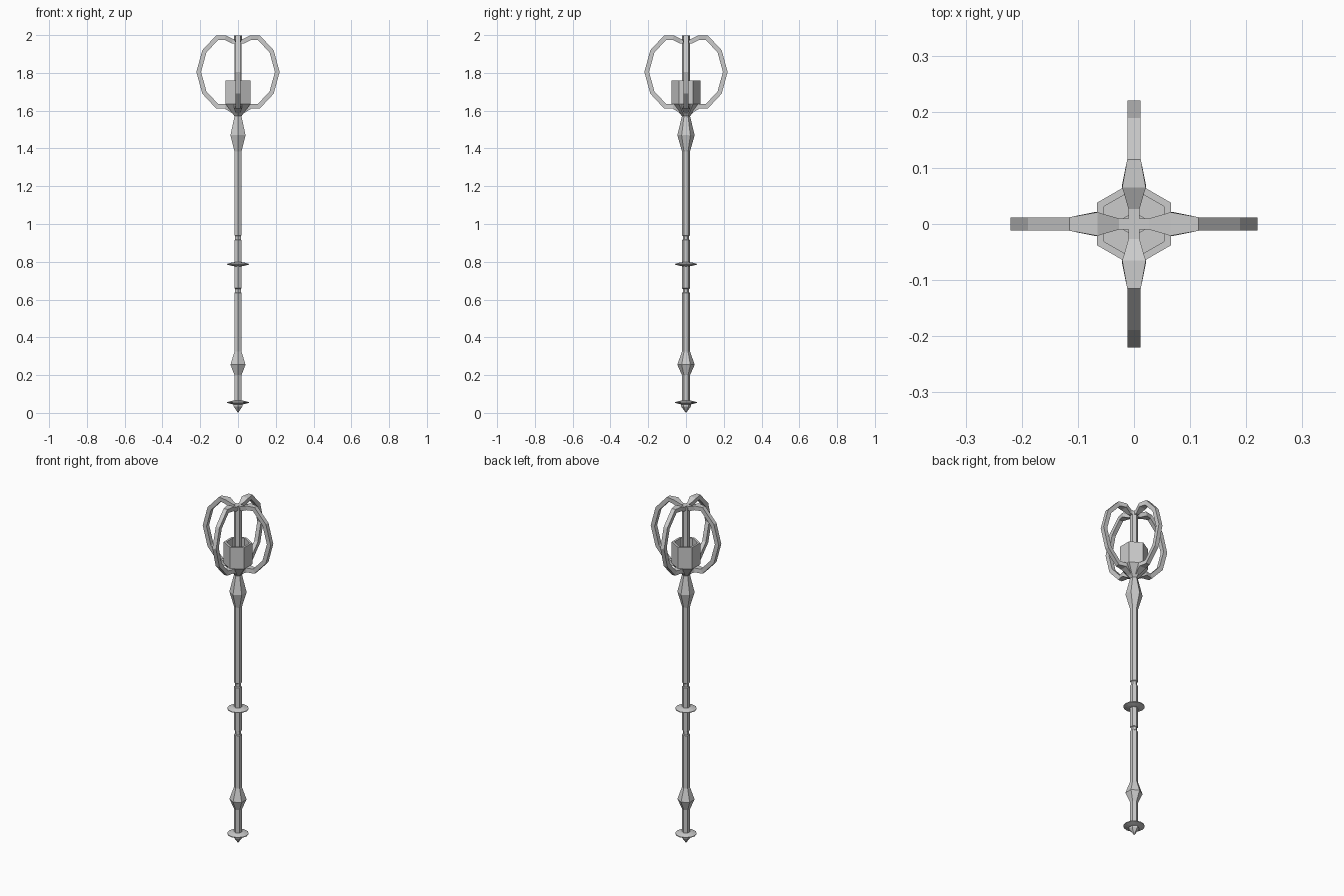
import bpy, bmesh
from math import cos, sin, pi
from mathutils import Vector

if "Cube" in bpy.data.objects:
    bpy.data.objects.remove(bpy.data.objects["Cube"])


def finish(name, bm):
    bmesh.ops.recalc_face_normals(bm, faces=bm.faces)
    mesh = bpy.data.meshes.new(name)
    bm.to_mesh(mesh)
    bm.free()
    ob = bpy.data.objects.new(name, mesh)
    bpy.context.collection.objects.link(ob)
    return ob


def lathe(name, profile, sides=6):
    """Faceted solid of revolution about z, a corner pointing along y."""
    bm = bmesh.new()
    rings = []
    for r, z in profile:
        if r == 0:
            rings.append([bm.verts.new((0, 0, z))] * sides)
        else:
            angles = [pi / 2 + 2 * pi * i / sides for i in range(sides)]
            rings.append([bm.verts.new((r * cos(a), r * sin(a), z)) for a in angles])
    for a, b in zip(rings, rings[1:]):
        for i in range(sides):
            j = (i + 1) % sides
            bm.faces.new(list(dict.fromkeys((a[i], a[j], b[j], b[i]))))
    for ring in (rings[0], rings[-1]):
        if ring[0] is not ring[1]:
            bm.faces.new(ring)
    return finish(name, bm)


def hoop(name, path, half_thick, turn):
    """Rectangular bar along a path of (radius, z, half width), turned about z."""
    bm = bmesh.new()
    pts = [Vector((r, z)) for r, z, w in path]
    rings = []
    for i, (p, (_, _, w)) in enumerate(zip(pts, path)):
        d0 = (p - pts[max(i - 1, 0)]).normalized()
        d1 = (pts[min(i + 1, len(pts) - 1)] - p).normalized()
        d = (d0 + d1).normalized()
        ref = d1 if d1.length else d0
        n = Vector((-d.y, d.x)) * half_thick / max(d.dot(ref), 0.5)
        ring = []
        for s, t in ((1, 1), (1, -1), (-1, -1), (-1, 1)):
            q = p + n * s
            x, y = q.x, w * t
            ring.append(bm.verts.new((x * cos(turn) - y * sin(turn),
                                      x * sin(turn) + y * cos(turn), q.y)))
        rings.append(ring)
    for a, b in zip(rings, rings[1:]):
        for i in range(4):
            j = (i + 1) % 4
            bm.faces.new((a[i], a[j], b[j], b[i]))
    bm.faces.new(rings[0])
    bm.faces.new(rings[-1])
    return finish(name, bm)


# Hexagonal shaft with two swellings, two grooves and the inner rod
R, G = 0.0215, 0.017
lathe("shaft", [
    (R, 0.05), (R, 0.20), (0.046, 0.255), (R, 0.325),
    (R, 0.635), (G, 0.638), (G, 0.657), (R, 0.66),
    (R, 0.915), (G, 0.918), (G, 0.937), (R, 0.94),
    (R, 1.385), (0.046, 1.47), (R, 1.57), (R, 1.972)])

# Spike at the foot
lathe("foot_spike", [(0, 0), (0.027, 0.035), (0.027, 0.055)])

# Thin sharp-edged collars
for name, z in (("foot_collar", 0.055), ("grip_collar", 0.787)):
    lathe(name, [(0.018, z - 0.011), (0.032, z - 0.009), (0.057, z - 0.002),
                 (0.057, z + 0.002), (0.032, z + 0.009), (0.018, z + 0.011)], 12)

# Hollow hexagonal cup
lathe("cup", [(0.022, 1.572), (0.076, 1.635), (0.076, 1.76),
              (0.062, 1.76), (0.062, 1.65), (0, 1.65)])

# Four faceted hoops around the cup, pinched into the rod top and bottom
half = [(0.0, 0.163, 0.010), (0.03, 0.163, 0.010), (0.068, 0.182, 0.021),
        (0.11, 0.182, 0.012), (0.178, 0.109, 0.012)]
mid = 1.805
path = [(r, mid + h, w) for r, h, w in half] + [(0.208, mid, 0.012)]
path += [(r, mid - h, w) for r, h, w in reversed(half[2:])]
path += [(0.025, 1.597, 0.012), (0.005, 1.590, 0.010)]
for i, side in enumerate(("right", "back", "left", "front")):
    hoop("hoop_" + side, path, 0.012, i * pi / 2)
